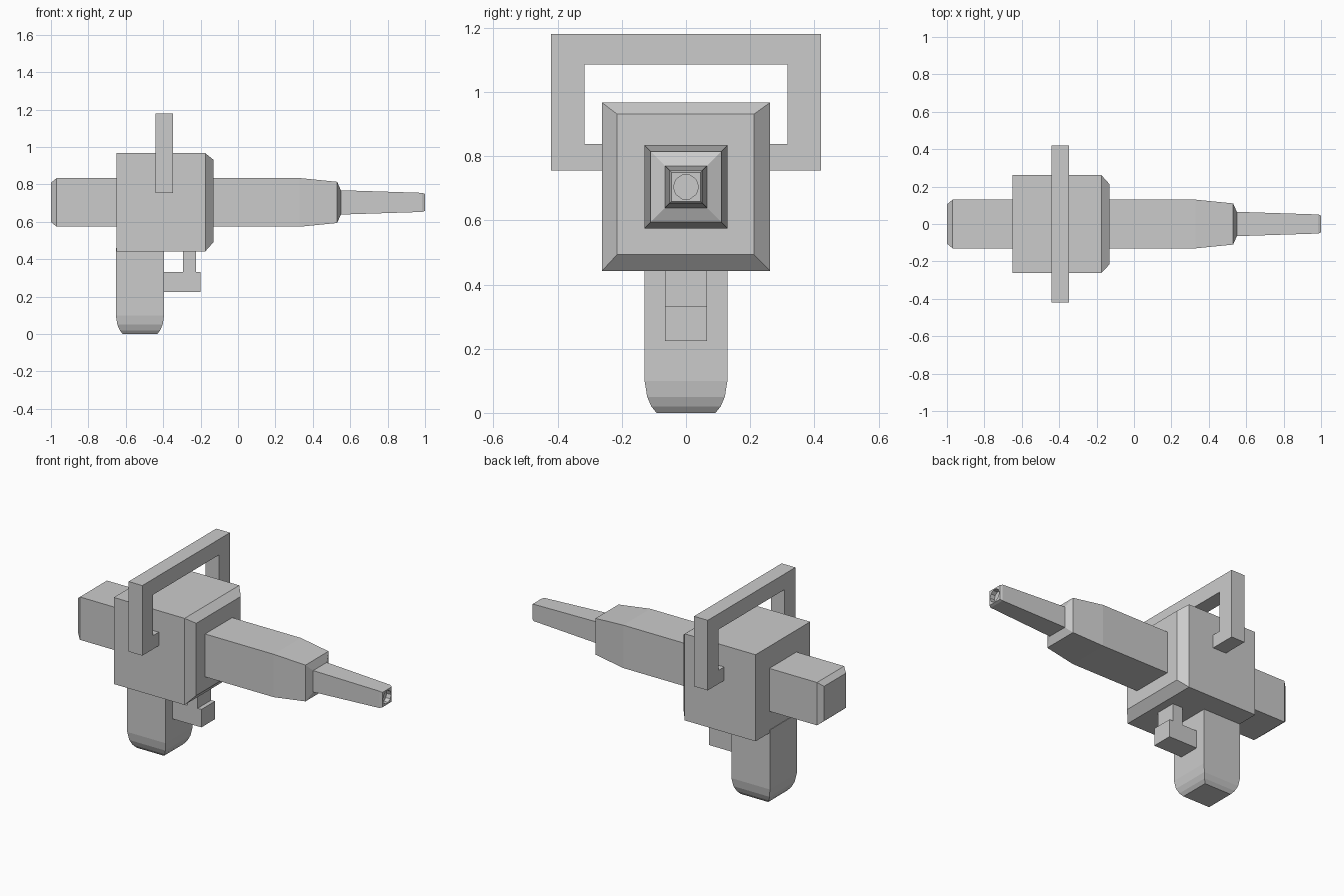
import bpy, bmesh
from math import pi
from mathutils import Vector

if "Cube" in bpy.data.objects:
    bpy.data.objects.remove(bpy.data.objects["Cube"])


def finish(name, bm):
    bmesh.ops.recalc_face_normals(bm, faces=bm.faces)
    mesh = bpy.data.meshes.new(name)
    bm.to_mesh(mesh)
    bm.free()
    ob = bpy.data.objects.new(name, mesh)
    bpy.context.collection.objects.link(ob)
    return ob


def loft(name, sections, place):
    """Bridge rectangles (t, u0, u1, v0, v1); place maps (t, u, v) to a point."""
    bm = bmesh.new()
    rings = [[bm.verts.new(place(t, u, v))
              for u, v in ((u0, v0), (u1, v0), (u1, v1), (u0, v1))]
             for t, u0, u1, v0, v1 in sections]
    for a, b in zip(rings, rings[1:]):
        for i in range(4):
            j = (i + 1) % 4
            bm.faces.new((a[i], a[j], b[j], b[i]))
    bm.faces.new(rings[0])
    bm.faces.new(rings[-1])
    return finish(name, bm)


def extrude(name, points, vec):
    bm = bmesh.new()
    face = bm.faces.new([bm.verts.new(p) for p in points])
    geom = bmesh.ops.extrude_face_region(bm, geom=[face])["geom"]
    bmesh.ops.translate(bm, vec=Vector(vec),
                        verts=[g for g in geom if isinstance(g, bmesh.types.BMVert)])
    return finish(name, bm)


AXIS_Z = 0.704
along_x = lambda t, u, v: (t, u, v)
along_z = lambda t, u, v: (u, v, t)

# Square barrel, stepping down to a thin muzzle
steps = [(-1, .105), (-.97, .13), (.33, .13), (.53, .11), (.55, .065), (.985, .051), (1, .045)]
barrel = loft("barrel", [(x, -h, h, AXIS_Z - h, AXIS_Z + h) for x, h in steps], along_x)

# Bore in the muzzle
bpy.ops.mesh.primitive_cylinder_add(vertices=10, radius=.039, depth=.1,
                                    location=(1.02, 0, AXIS_Z), rotation=(0, pi / 2, 0))
bore = bpy.context.object
bore.name = "bore_cutter"
bore.hide_render = True
bore.hide_set(True)
cut = barrel.modifiers.new("bore", 'BOOLEAN')
cut.operation = 'DIFFERENCE'
cut.solver = 'EXACT'
cut.object = bore

# Main housing with a chamfered front
loft("housing", [(-.65, -.262, .262, .442, .967), (-.175, -.262, .262, .442, .967),
                 (-.13, -.215, .212, .493, .931)], along_x)

# Grip with a rounded foot
foot = [(0, .092), (.02, .108), (.05, .121), (.1, .129), (.46, .129)]
loft("grip", [(z, -.524 - h, -.524 + h, -h, h) for z, h in foot], along_z)

# Trigger: bar with a post up to the housing
trigger = [(-.4, .224), (-.2, .224), (-.2, .333), (-.225, .333),
           (-.225, .45), (-.293, .45), (-.293, .333), (-.4, .333)]
extrude("trigger", [(x, -.065, z) for x, z in trigger], (0, .13, 0))

# Carry handle: mirrored hoop with feet turned in to the housing
half = [(.25, .755), (.42, .755), (.42, 1.18)]
inner = [(.317, 1.085), (.317, .837), (.25, .837)]
mirror = lambda pts: [(-y, z) for y, z in reversed(pts)]
outline = half + mirror(half) + mirror(inner) + inner
extrude("carry_handle", [(-.44, y, z) for y, z in outline], (.092, 0, 0))
